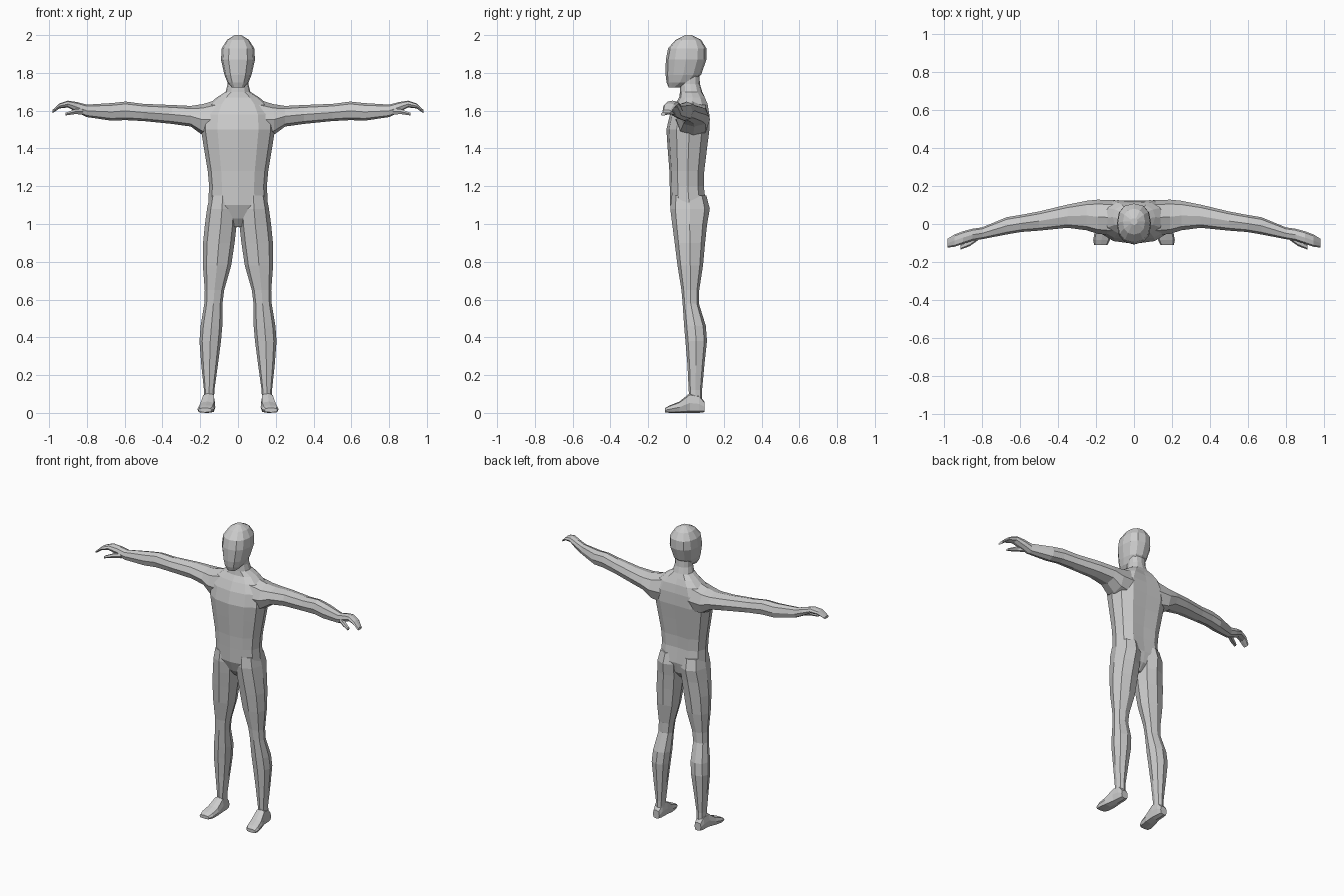
import bpy, bmesh, math


def curve(v, p):
    return math.copysign(abs(v) ** p, v)


def loft(name, axis, rings, n=8, side=1, power=0.85):
    """Skin rounded rings; ring = (position on axis, a_min, a_max, b_min, b_max)."""
    bm = bmesh.new()
    loops = []
    for t, a0, a1, b0, b1 in rings:
        loop = []
        for i in range(n):
            ang = 2 * math.pi * i / n
            a = (a0 + a1) / 2 + (a1 - a0) / 2 * curve(math.cos(ang), power)
            b = (b0 + b1) / 2 + (b1 - b0) / 2 * curve(math.sin(ang), power)
            x, y, z = {"x": (t, a, b), "y": (a, t, b), "z": (a, b, t)}[axis]
            loop.append(bm.verts.new((x * side, y, z)))
        loops.append(loop)
    for lo, hi in zip(loops, loops[1:]):
        for i in range(n):
            j = (i + 1) % n
            bm.faces.new((lo[i], lo[j], hi[j], hi[i]))
    bm.faces.new(loops[0])
    bm.faces.new(loops[-1])
    bmesh.ops.recalc_face_normals(bm, faces=bm.faces)
    me = bpy.data.meshes.new(name)
    bm.to_mesh(me)
    bm.free()
    ob = bpy.data.objects.new(name, me)
    bpy.context.collection.objects.link(ob)
    return ob


# Torso with shoulders and neck
body = loft("body", "z", [
    (0.985, -0.03, 0.03, -0.02, 0.05),
    (1.03, -0.11, 0.11, -0.055, 0.09),
    (1.10, -0.158, 0.158, -0.084, 0.118),
    (1.20, -0.153, 0.153, -0.086, 0.105),
    (1.28, -0.160, 0.160, -0.088, 0.108),
    (1.40, -0.180, 0.180, -0.097, 0.124),
    (1.50, -0.196, 0.196, -0.104, 0.138),
    (1.58, -0.190, 0.190, -0.085, 0.136),
    (1.635, -0.155, 0.155, -0.058, 0.125),
    (1.67, -0.112, 0.112, -0.036, 0.108),
    (1.70, -0.065, 0.065, -0.032, 0.086),
    (1.74, -0.055, 0.055, -0.030, 0.074),
    (1.80, -0.055, 0.055, -0.030, 0.070)], n=12)
# Spine groove
for v in body.data.vertices:
    if abs(v.co.x) < 1e-4 and v.co.y > 0.09 and v.co.z > 1.05:
        v.co.y -= 0.015

parts = [loft("head", "z", [
    (1.722, -0.032, 0.032, -0.092, -0.035),
    (1.75, -0.056, 0.056, -0.103, 0.040),
    (1.79, -0.072, 0.072, -0.108, 0.080),
    (1.87, -0.090, 0.090, -0.107, 0.108),
    (1.93, -0.086, 0.086, -0.095, 0.108),
    (1.975, -0.058, 0.058, -0.055, 0.080),
    (2.0, -0.018, 0.018, -0.005, 0.030)], n=12)]

for side, label in ((1, "left"), (-1, "right")):
    # Leg from hip to ankle
    parts.append(loft(label + "_leg", "z", [
        (0.04, 0.128, 0.180, 0.020, 0.086),
        (0.12, 0.125, 0.180, 0.014, 0.085),
        (0.25, 0.107, 0.194, 0.008, 0.097),
        (0.38, 0.090, 0.204, -0.003, 0.111),
        (0.46, 0.083, 0.198, -0.010, 0.105),
        (0.58, 0.082, 0.178, -0.018, 0.068),
        (0.65, 0.073, 0.176, -0.024, 0.070),
        (0.78, 0.036, 0.186, -0.045, 0.090),
        (0.90, 0.018, 0.185, -0.060, 0.101),
        (1.00, 0.007, 0.175, -0.073, 0.112),
        (1.08, 0.006, 0.164, -0.083, 0.126),
        (1.15, 0.012, 0.150, -0.076, 0.108)], side=side))
    # Foot from heel to toes
    parts.append(loft(label + "_foot", "y", [
        (0.097, 0.132, 0.180, 0.004, 0.060),
        (0.070, 0.125, 0.186, 0.0, 0.095),
        (0.020, 0.122, 0.190, 0.0, 0.105),
        (-0.035, 0.120, 0.206, 0.0, 0.060),
        (-0.085, 0.126, 0.215, 0.0, 0.040),
        (-0.111, 0.140, 0.210, 0.003, 0.026)], side=side, power=0.6))
    # Arm with flattened, curled hand
    parts.append(loft(label + "_arm", "x", [
        (0.10, -0.060, 0.125, 1.450, 1.660),
        (0.19, -0.052, 0.128, 1.472, 1.634),
        (0.25, -0.033, 0.122, 1.516, 1.625),
        (0.35, -0.020, 0.102, 1.530, 1.630),
        (0.50, -0.035, 0.066, 1.545, 1.636),
        (0.595, -0.042, 0.048, 1.550, 1.648),
        (0.67, -0.055, 0.036, 1.547, 1.640),
        (0.80, -0.080, -0.018, 1.566, 1.632),
        (0.85, -0.088, -0.025, 1.590, 1.645),
        (0.90, -0.105, -0.038, 1.617, 1.653),
        (0.945, -0.120, -0.055, 1.612, 1.638),
        (0.982, -0.124, -0.078, 1.587, 1.604)], side=side))
    # Thumb
    parts.append(loft(label + "_thumb", "x", [
        (0.82, -0.085, -0.050, 1.578, 1.615),
        (0.865, -0.117, -0.080, 1.580, 1.609),
        (0.912, -0.134, -0.108, 1.574, 1.590)], n=6, side=side))

# Fuse all parts into one skin
bpy.context.view_layer.objects.active = body
for part in parts:
    mod = body.modifiers.new("fuse", "BOOLEAN")
    mod.operation = "UNION"
    mod.solver = "EXACT"
    mod.object = part
    bpy.ops.object.modifier_apply(modifier=mod.name)
    bpy.data.objects.remove(part)
